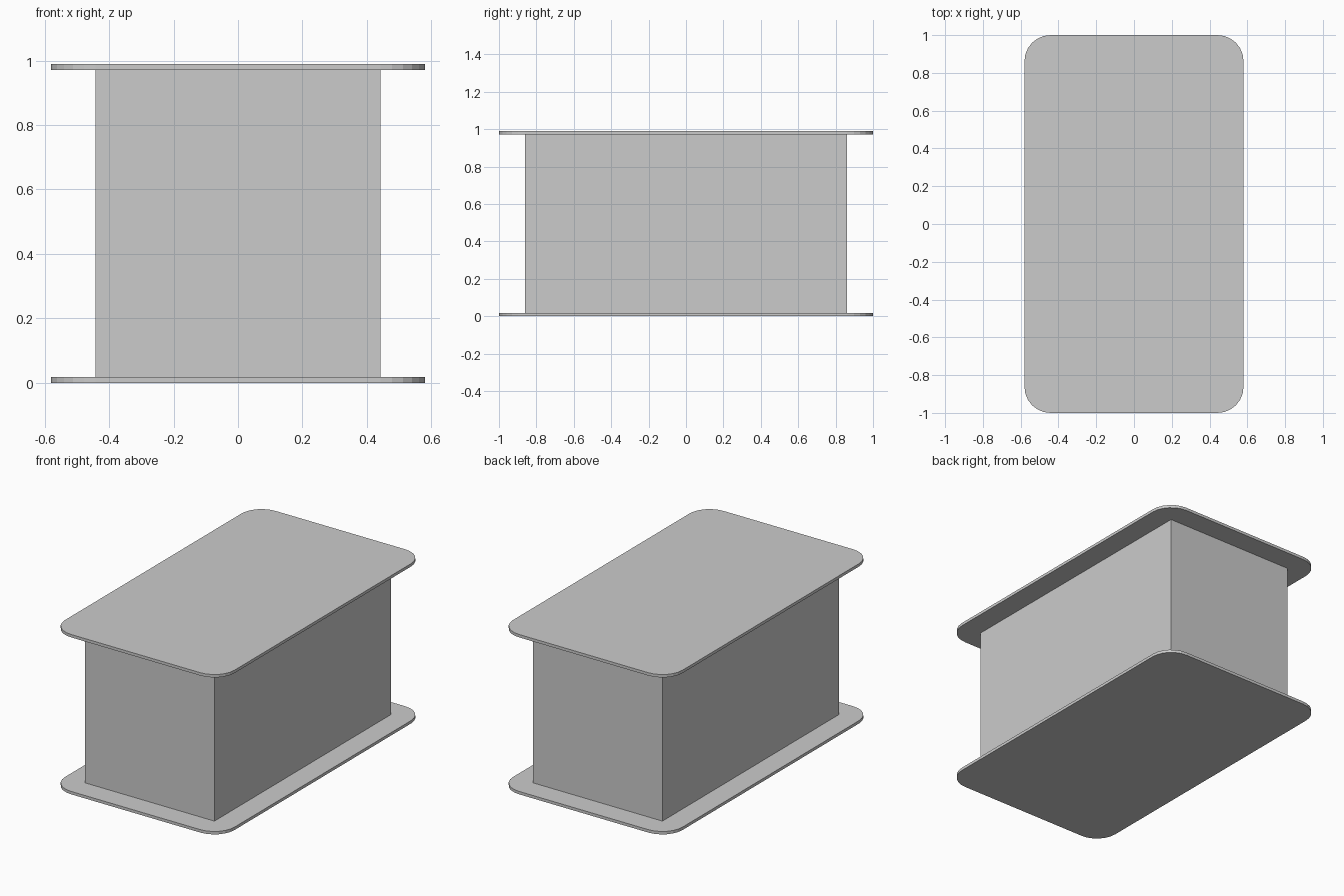
import bpy, bmesh
from math import sin, cos, pi

if "Cube" in bpy.data.objects:
    bpy.data.objects.remove(bpy.data.objects["Cube"])

HX, HY = 0.58, 1.0      # plate half sizes
R, SEG = 0.138, 6       # corner radius and facets per corner
T, H = 0.018, 0.989     # plate thickness, total height


def prism(name, outline, z0, z1):
    bm = bmesh.new()
    face = bm.faces.new([bm.verts.new((x, y, z0)) for x, y in outline])
    top = bmesh.ops.extrude_face_region(bm, geom=[face])["geom"]
    bmesh.ops.translate(bm, vec=(0, 0, z1 - z0),
                        verts=[v for v in top if isinstance(v, bmesh.types.BMVert)])
    bmesh.ops.recalc_face_normals(bm, faces=bm.faces)
    mesh = bpy.data.meshes.new(name)
    bm.to_mesh(mesh)
    bm.free()
    obj = bpy.data.objects.new(name, mesh)
    bpy.context.collection.objects.link(obj)
    return obj


# Corner centres, anticlockwise; they also outline the body
cx, cy = HX - R, HY - R
centres = [(cx, cy), (-cx, cy), (-cx, -cy), (cx, -cy)]
rounded = [(x + R * cos((q + i / SEG) * pi / 2), y + R * sin((q + i / SEG) * pi / 2))
           for q, (x, y) in enumerate(centres) for i in range(SEG + 1)]

# Bottom and top plates with rounded corners
prism("bottom_plate", rounded, 0, T)
prism("top_plate", rounded, H - T, H)

# Box body between the plates
prism("body", centres, T, H - T)
